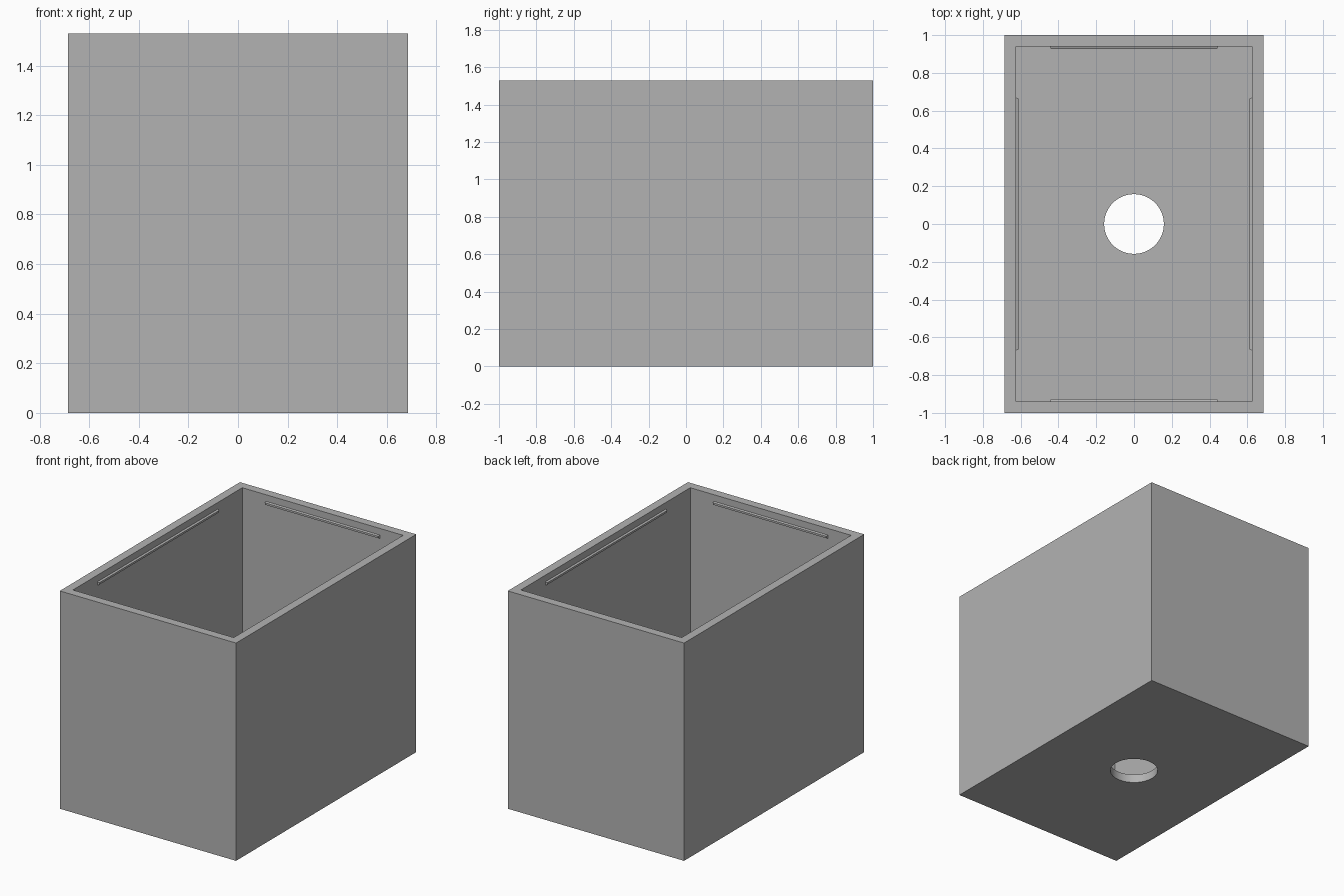
import bpy, bmesh
from math import pi
from mathutils import Matrix

if "Cube" in bpy.data.objects:
    bpy.data.objects.remove(bpy.data.objects["Cube"], do_unlink=True)

WIDTH, DEPTH, HEIGHT = 1.37, 2.0, 1.53
WALL = 0.06

grey = bpy.data.materials.new("plain grey")
grey.use_nodes = True
colour = (0.45, 0.45, 0.45, 1)
grey.diffuse_color = colour
grey.node_tree.nodes["Principled BSDF"].inputs["Base Color"].default_value = colour


def add_object(name, bm):
    mesh = bpy.data.meshes.new(name)
    bmesh.ops.recalc_face_normals(bm, faces=bm.faces)
    bm.to_mesh(mesh)
    bm.free()
    mesh.materials.append(grey)
    obj = bpy.data.objects.new(name, mesh)
    bpy.context.collection.objects.link(obj)
    return obj


def box(name, size, z):
    bm = bmesh.new()
    bmesh.ops.create_cube(bm, size=1)
    bmesh.ops.scale(bm, vec=size, verts=bm.verts)
    bmesh.ops.translate(bm, vec=(0, 0, z), verts=bm.verts)
    return add_object(name, bm)


def cut(target, cutter):
    mod = target.modifiers.new("cut", 'BOOLEAN')
    mod.operation = 'DIFFERENCE'
    mod.solver = 'EXACT'
    mod.object = cutter
    bpy.context.view_layer.objects.active = target
    bpy.ops.object.modifier_apply(modifier=mod.name)
    bpy.data.objects.remove(cutter, do_unlink=True)


# Open box: solid block, hollowed from above, drilled through the floor
bin_body = box("box_body", (WIDTH, DEPTH, HEIGHT), HEIGHT / 2)
cut(bin_body, box("cavity_cutter", (WIDTH - 2 * WALL, DEPTH - 2 * WALL, HEIGHT),
                  HEIGHT / 2 + WALL))
bm = bmesh.new()
bmesh.ops.create_cone(bm, cap_ends=True, segments=64, radius1=0.158,
                      radius2=0.158, depth=0.4)
cut(bin_body, add_object("hole_cutter", bm))
bpy.ops.object.select_all(action='DESELECT')
bin_body.select_set(True)
bpy.context.view_layer.objects.active = bin_body
bpy.ops.object.shade_smooth_by_angle(angle=pi / 6)


# Snap ridges: shallow bevelled bars just below the rim, one per inner wall
def ridge(name, length, distance, angle):
    bm = bmesh.new()
    bmesh.ops.create_cube(bm, size=1)
    bmesh.ops.scale(bm, vec=(length, 0.03, 0.034), verts=bm.verts)
    for v in bm.verts:
        if v.co.y < 0:  # narrow the side that faces the cavity
            v.co.x *= 1 - 0.02 / length
            v.co.z *= 0.4
            v.co.y = -0.013
    bmesh.ops.translate(bm, vec=(0, distance, HEIGHT - 0.058), verts=bm.verts)
    bmesh.ops.rotate(bm, matrix=Matrix.Rotation(angle, 3, 'Z'), verts=bm.verts)
    return add_object(name, bm)


for name, length, span, angle in (
        ("back_ridge", 0.9, DEPTH, 0), ("right_ridge", 1.35, WIDTH, pi / 2),
        ("front_ridge", 0.9, DEPTH, pi), ("left_ridge", 1.35, WIDTH, -pi / 2)):
    ridge(name, length, span / 2 - WALL, angle)
